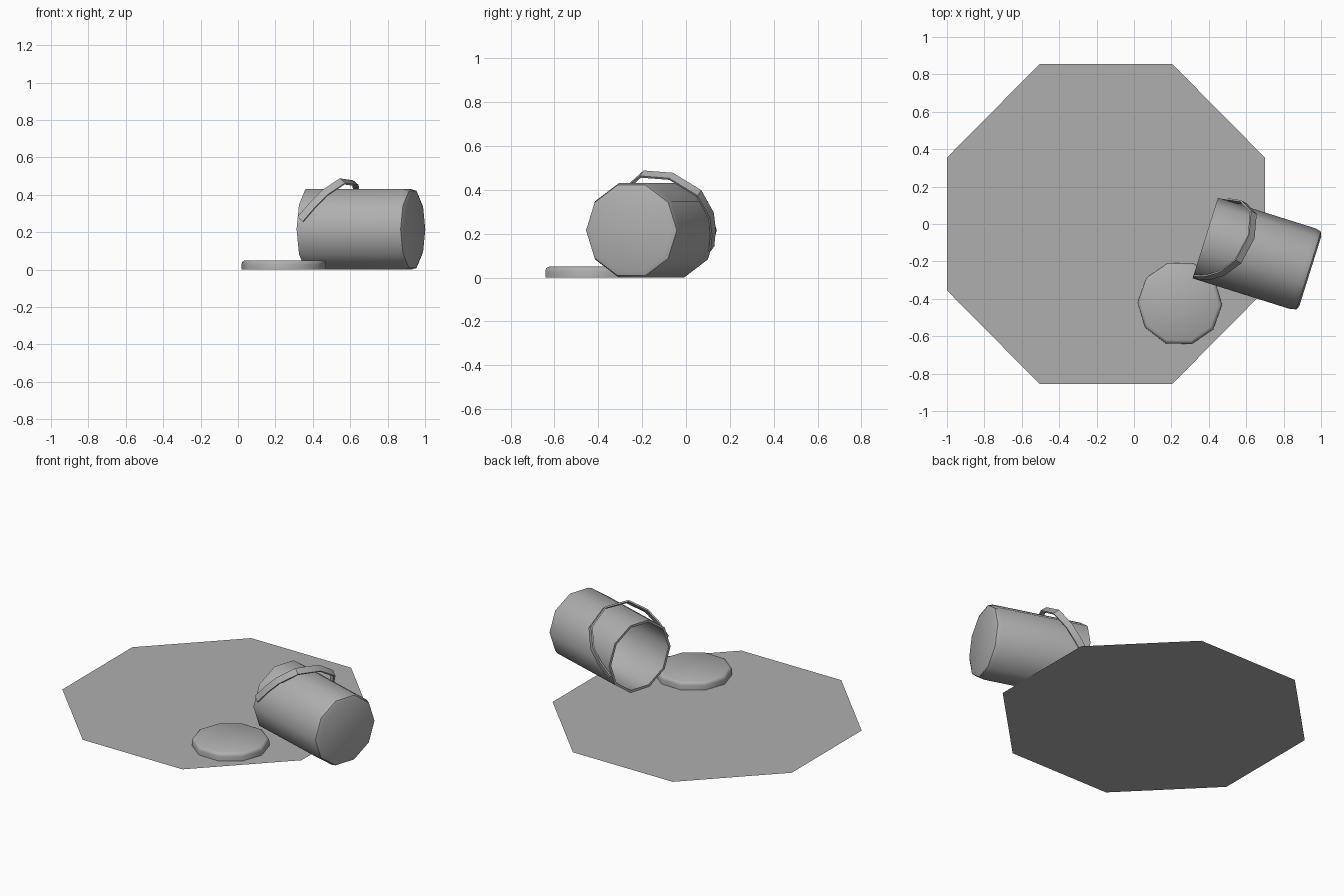
import bpy
import bmesh
from math import cos, sin, pi, radians
from mathutils import Matrix, Vector

cube = bpy.data.objects.get("Cube")
if cube:
    bpy.data.objects.remove(cube, do_unlink=True)

# Single plain material
SHADE = (0.43, 0.43, 0.43, 1)
grey = bpy.data.materials.new("mid_grey")
grey.use_nodes = True
grey.diffuse_color = SHADE
for node in grey.node_tree.nodes:
    if node.type == 'BSDF_PRINCIPLED':
        node.inputs["Base Color"].default_value = SHADE


def finish(name, bm, matrix, smooth_angle=None):
    """Turn a bmesh into a named, shaded object."""
    mesh = bpy.data.meshes.new(name)
    bm.to_mesh(mesh)
    bm.free()
    mesh.materials.append(grey)
    obj = bpy.data.objects.new(name, mesh)
    obj.matrix_world = matrix
    bpy.context.collection.objects.link(obj)
    if smooth_angle:
        bpy.ops.object.select_all(action='DESELECT')
        obj.select_set(True)
        bpy.context.view_layer.objects.active = obj
        bpy.ops.object.shade_smooth_by_angle(angle=radians(smooth_angle))
    return obj


def bridge(bm, rings):
    """Skin consecutive closed rings and cap both ends."""
    for a, b in zip(rings, rings[1:]):
        n = len(a)
        for i in range(n):
            j = (i + 1) % n
            bm.faces.new((a[i], a[j], b[j], b[i]))
    bm.faces.new(rings[0])
    bm.faces.new(rings[-1])
    bmesh.ops.recalc_face_normals(bm, faces=bm.faces)


def lathe(name, profile, matrix, sides=10):
    """Revolve (radius, height) points into a capped solid."""
    bm = bmesh.new()
    rings = [[bm.verts.new((r * cos(2 * pi * i / sides), r * sin(2 * pi * i / sides), h))
              for i in range(sides)] for r, h in profile]
    bridge(bm, rings)
    return finish(name, bm, matrix, 50)


# Ground: flat octagon
bm = bmesh.new()
corners = [(0.355, 0.855), (0.85, 0.355), (0.85, -0.355), (0.355, -0.855)]
corners += [(-x, -y) for x, y in corners]
bm.faces.new([bm.verts.new((x, y, 0)) for x, y in reversed(corners)])
finish("ground_patch", bm, Matrix.Translation((-0.15, 0, 0)))

# Lid lying on the ground
lathe("lid", [(0.226, 0.0), (0.226, 0.03), (0.222, 0.042), (0.207, 0.05)],
      Matrix.Translation((0.245, -0.425, 0)) @ Matrix.Rotation(radians(-1.5), 4, 'Z'))

# Bucket frame: local x across, local y up, local z from mouth to bottom
tilt = radians(-17.45)
across = Vector((-sin(tilt), cos(tilt), 0))
along = Vector((cos(tilt), sin(tilt), 0))
frame = Matrix((across, (0, 0, 1), along)).transposed().to_4x4()
frame.translation = (0.381, -0.075, 0.215)

# Bucket: hollow, open at the mouth, rounded at the bottom
lathe("bucket", [(0.195, 0.575), (0.211, 0.55), (0.211, 0.0), (0.226, 0.0),
                 (0.226, 0.55), (0.217, 0.58), (0.195, 0.589)], frame)

# Handle: thin faceted strap swung back over the bucket
roll, swing = radians(18), radians(52)
pivot = Vector((cos(roll), -sin(roll), 0))
up = Vector((sin(roll), cos(roll), 0))
back = Vector((0, 0, 1))
reach = up * sin(swing) + back * cos(swing)
width = (up * cos(swing) - back * sin(swing)) * 0.021
half = [(0.226, -0.02), (0.229, 0.08), (0.213, 0.18), (0.145, 0.288)]
path = half + [(0, 0.334)] + [(-x, y) for x, y in reversed(half)]
bm = bmesh.new()
rings = []
for x, y in path:
    outer = pivot * x + reach * y + back * 0.03
    inner = pivot * x * 0.96 + reach * y * 0.97 + back * 0.03
    rings.append([bm.verts.new(v) for v in
                  (outer + width, outer - width, inner - width, inner + width)])
bridge(bm, rings)
finish("bucket_handle", bm, frame, 40)
